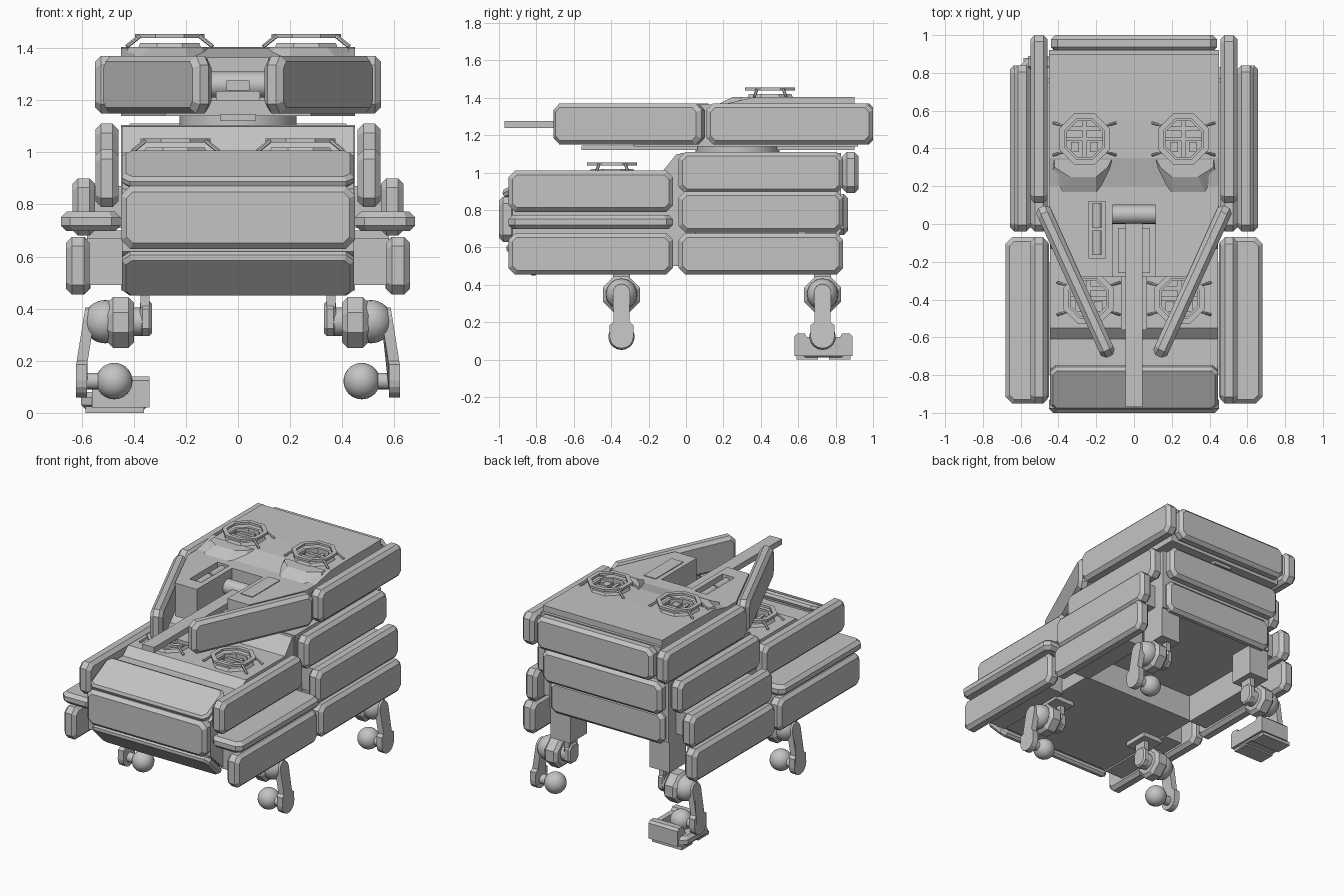
import bpy, bmesh, math
from mathutils import Vector, Matrix

if "Cube" in bpy.data.objects:
    bpy.data.objects.remove(bpy.data.objects["Cube"])

grey = bpy.data.materials.new("armour grey")
grey.diffuse_color = (0.55, 0.55, 0.55, 1)
grey.use_nodes = True
grey.node_tree.nodes["Principled BSDF"].inputs["Base Color"].default_value = grey.diffuse_color


def finish(name, bm, smooth=False):
    bmesh.ops.recalc_face_normals(bm, faces=bm.faces)
    me = bpy.data.meshes.new(name)
    bm.to_mesh(me)
    bm.free()
    me.materials.append(grey)
    for p in me.polygons:
        p.use_smooth = smooth and len(p.vertices) <= 4
    ob = bpy.data.objects.new(name, me)
    bpy.context.collection.objects.link(ob)
    return ob


def loft(name, rings, closed=False):
    """Skin equal-length rings; cap the ends, or join last to first."""
    bm = bmesh.new()
    vs = [[bm.verts.new(p) for p in r] for r in rings]
    n = len(rings[0])
    pairs = list(zip(vs, vs[1:])) + ([(vs[-1], vs[0])] if closed else [])
    for a, b in pairs:
        for i in range(n):
            j = (i + 1) % n
            bm.faces.new((a[i], a[j], b[j], b[i]))
    if not closed:
        bm.faces.new(vs[0])
        bm.faces.new(vs[-1])
    return finish(name, bm)


def plate(name, c, u, n, w, h, t, corner=0.035, edge=0.022):
    """Armour plate: cut corners, chamfered on both faces. u = width axis, n = normal."""
    u, n, c = Vector(u).normalized(), Vector(n).normalized(), Vector(c)
    v = n.cross(u)
    rings = []
    for d, k in ((-t / 2, edge), (-t / 2 + edge, 0), (t / 2 - edge, 0), (t / 2, edge)):
        a, b = w / 2 - k, h / 2 - k
        o = max(corner - k * 0.5, 0.005)
        pts = [(a, b - o), (a - o, b), (o - a, b), (-a, b - o),
               (-a, o - b), (o - a, -b), (a - o, -b), (a, o - b)]
        rings.append([c + u * x + v * y + n * d for x, y in pts])
    return loft(name, rings)


def box(name, x, y, z):
    return loft(name, [[(x[0], y[0], k), (x[1], y[0], k), (x[1], y[1], k), (x[0], y[1], k)] for k in z])


def profile(name, yz, x):
    return loft(name, [[(k, a, b) for a, b in yz] for k in x])


def rod(name, p, q, r, sides=16):
    p, q = Vector(p), Vector(q)
    bm = bmesh.new()
    rot = (q - p).to_track_quat('Z', 'Y').to_matrix().to_4x4()
    bmesh.ops.create_cone(bm, cap_ends=True, segments=sides, radius1=r, radius2=r,
                          depth=(q - p).length, matrix=Matrix.Translation((p + q) / 2) @ rot)
    return finish(name, bm, sides > 8)


def ball(name, c, r):
    bm = bmesh.new()
    bmesh.ops.create_uvsphere(bm, u_segments=28, v_segments=16, radius=r, matrix=Matrix.Translation(c))
    return finish(name, bm, True)


def octagon(c, r, z):
    return [(c[0] + r * math.cos(math.pi * (i + .5) / 4), c[1] + r * math.sin(math.pi * (i + .5) / 4), z)
            for i in range(8)]


def cut(targets, cutter):
    for t in targets:
        m = t.modifiers.new("cut", 'BOOLEAN')
        m.operation, m.object, m.solver = 'DIFFERENCE', cutter, 'EXACT'
        bpy.context.view_layer.objects.active = t
        bpy.ops.object.modifier_apply(modifier=m.name)
    bpy.data.objects.remove(cutter)


def vent(name, c, z, targets):
    """Recessed octagonal fan opening with a raised guard ring on splayed struts."""
    cut(targets, loft(name + "_cutter", [octagon(c, .108, z - .075), octagon(c, .108, z + .1)]))
    loft(name + "_guard", [octagon(c, .145, z + .032), octagon(c, .145, z + .048),
                           octagon(c, .115, z + .048), octagon(c, .115, z + .032)], True)
    loft(name + "_rim", [octagon(c, .132, z - .005), octagon(c, .122, z + .014),
                         octagon(c, .102, z + .014), octagon(c, .102, z - .005)], True)
    for sx in (-1, 1):
        for sy in (-1, 1):
            rod(name + "_strut", (c[0] + sx * .115, c[1] + sy * .07, z + .04),
                (c[0] + sx * .165, c[1] + sy * .085, z), .008, 6)
        box(name + "_block", (c[0] + sx * .05 - .022, c[0] + sx * .05 + .022),
            (c[1] - .07, c[1] - .015), (z - .07, z - .005))
    for dy in (0, .055):
        box(name + "_slat", (c[0] - .1, c[0] + .1), (c[1] + dy - .011, c[1] + dy + .011), (z - .03, z - .008))
    box(name + "_slat_long", (c[0] - .011, c[0] + .011), (c[1] - .1, c[1] + .1), (z - .035, z - .012))


# Hull cores
front_hull = profile("front_hull", [(-.93, .62), (-.93, .86), (-.76, .95), (-.61, .95), (-.55, 1), (-.13, 1),
                                    (-.05, 1.1), (.05, 1.1), (.05, .5), (-.8, .5)], (-.445, .445))
box("rear_hull", (-.45, .45), (-.03, .83), (.68, 1.105))
for s in (-1, 1):
    vent("front_vent", (s * .24, -.395), 1.005, [front_hull])

# Front and rear armour
X = (1, 0, 0)
plate("front_plate", (0, -.955, .75), X, (0, -1, 0), .9, .24, .09)
plate("front_upper_plate", (0, -.865, .935), X, (0, -.12, .24), .89, .25, .05, .03, .015)
plate("front_lower_plate", (0, -.875, .535), X, (0, -1, -1), .89, .22, .05, .03, .015)
plate("rear_upper_plate", (0, .88, 1), X, (0, 1, 0), .9, .22, .085)
plate("rear_lower_plate", (0, .83, .775), X, (0, 1, 0), .86, .22, .07)

# Side armour, mirrored: name, centre (x, y, z), length, height, thickness
sides = [("front_upper_side", .503, -.51, .9, .88, .22, .088),
         ("front_lower_side", .615, -.51, .565, .88, .22, .09),
         ("rear_upper_side", .503, .4, 1, .88, .22, .088),
         ("rear_middle_side", .592, .4, .79, .88, .22, .088),
         ("rear_lower_side", .612, .4, .565, .88, .22, .09),
         ("turret_side", .503, .555, 1.26, .89, .22, .09)]
for s in (-1, 1):
    for name, x, y, z, w, h, t in sides:
        plate(name, (s * x, y, z), (0, 1, 0), (s, 0, 0), w, h, t)
    plate("side_shelf", (s * .565, -.51, .735), (0, 1, 0), (0, 0, 1), .88, .23, .075)
    # brackets carrying the outer plates
    for name, x, y, z in (("front_side_bracket", (.43, .58), (-.8, -.2), (.49, .67)),
                          ("rear_side_bracket", (.43, .58), (.05, .6), (.49, .7)),
                          ("rear_middle_bracket", (.44, .56), (.05, .75), (.71, .87))):
        box(name, [s * k for k in x], y, z)

# Turret body with slots
body_xy = [(-.45, .92), (-.45, .1), (-.28, -.28), (.28, -.28), (.45, .1), (.45, .92)]
body = loft("turret_body", [[(x, y, z) for x, y in body_xy] for z in (1.14, 1.365)])
deck = profile("turret_upper_deck", [(.18, 1.36), (.35, 1.4), (.55, 1.405), (.9, 1.405), (.9, 1.36)],
               (-.45, .45))
cut([body], box("gun_slot_cutter", (-.115, .115), (-.4, .1), (1.2, 1.5)))
cut([body], box("missile_slot_cutter", (-.24, -.15), (-.18, .12), (1.28, 1.5)))
box("missile_slot_lid", (.145, .235), (-.18, .12), (1.36, 1.37))
for y in (-.165, -.02):
    rod("missile", (-.195, y, 1.335), (-.195, y + .13, 1.335), .024)
for s in (-1, 1):
    vent("turret_vent", (s * .262, .45), 1.406, [deck, body])
    low = [(.1, .34), (.44, .34), (.44, .27), (.38, .16), (.2, .16), (.12, .27)]
    top = [(.12, .34), (.42, .34), (.42, .3), (.34, .25), (.2, .25), (.14, .3)]
    loft("vent_fairing", [[(s * x, y, 1.36) for x, y in low], [(s * x, y, 1.404) for x, y in top]])
    plate("turret_cheek_arm", (s * .31, -.305, 1.26), (s * .36, .79, 0), (s * .91, -.415, 0), .87, .22, .08)
plate("turret_rear_plate", (0, .9575, 1.26), X, (0, 1, 0), .88, .22, .085)
box("turret_base_strip", (-.07, .07), (-.56, .9), (1.12, 1.145))
rod("turret_ring", (0, .275, 1.09), (0, .275, 1.145), .225, 24)

# Gun
box("gun_barrel", (-.045, .045), (-.97, .01), (1.237, 1.275))
box("gun_cradle", (-.085, .085), (-.26, -.02), (1.19, 1.235))
rod("gun_trunnion", (-.115, .05, 1.26), (.115, .05, 1.26), .05)

# Legs: hip housing, swing arm and ball ankle
arc = [math.pi * i / 8 for i in range(9)]
leg_yz = [(.045 * math.cos(a), .36 + .045 * math.sin(a)) for a in arc] + [(-.043, .2), (-.063, .185)]
leg_yz += [(-.064 * math.cos(a), .124 - .064 * math.sin(a)) for a in arc] + [(.063, .185), (.043, .2)]
for s in (-1, 1):
    for y, top in ((-.345, .52), (.73, .7)):
        plate("hip_housing", (s * .45, y, .347), (0, 1, 0), (s, 0, 0), .2, .195, .1, .06, .02)
        ball("hip_ball", (s * .51, y, .35), .083)
        loft("leg", [[(s * (.622 - max(z - .18, 0) * .16 - d), y + a, z) for a, z in leg_yz]
                     for d in (0, .042)])
        rod("ankle_axle", (s * .475, y, .122), (s * .59, y, .122), .032)
        ball("ankle_ball", (s * .475, y, .122), .07)
        rod("hip_axle", (s * .36, y, .35), (s * .41, y, .35), .055)
        plate("hip_bracket", (s * .354, y, .362), (0, 1, 0), (s, 0, 0), .11, .135, .046, .03, .01)
        box("hip_strut", (s * .34, s * .374), (y - .045, y + .045), (.4, top))
        box("hip_mount", (s * .3, s * .45), (y - .09, y + .09), (.47, top))

# Single foot on the left rear leg
fx, fy = -.472, .735
plate("foot_base", (fx, fy, .045), (0, 1, 0), (0, 0, 1), .31, .26, .07, .05, .02)
for s in (-1, 1):
    profile("foot_toe", [(fy + s * .155, .02), (fy + s * .155, .125), (fy + s * .14, .14),
                         (fy + s * .1, .14), (fy + s * .06, .07), (fy + s * .06, .02)], (-.56, -.34))
    box("foot_sole", (-.585, -.36), (fy + s * .03, fy + s * .145), (0, .025))
box("foot_inner_wall", (-.375, -.34), (fy - .1, fy + .1), (.02, .12))
